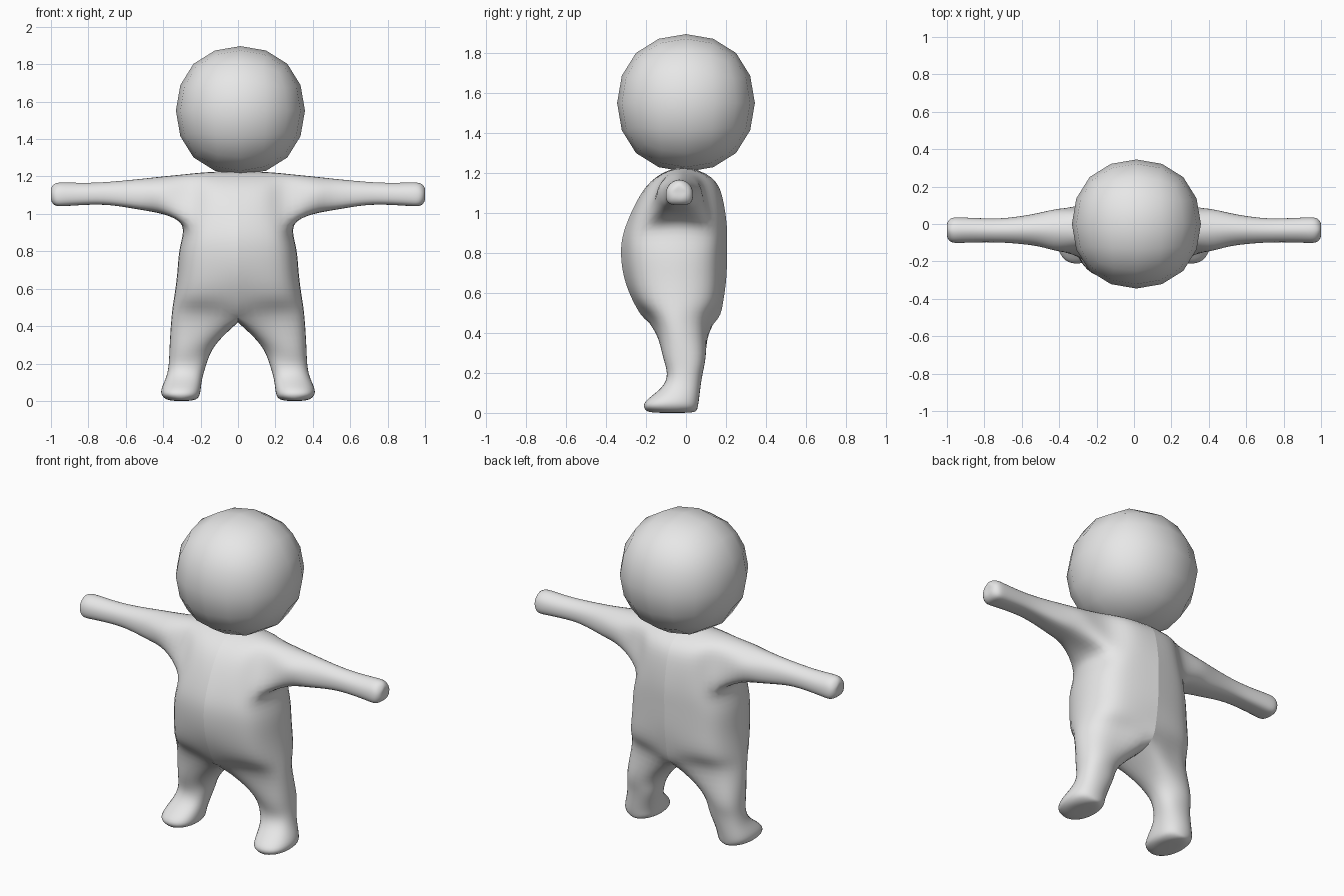
import bpy
import bmesh
from mathutils import Vector

default_cube = bpy.data.objects.get("Cube")
if default_cube:
    bpy.data.objects.remove(default_cube, do_unlink=True)

# One plain clay colour
clay = bpy.data.materials.new("light_grey_clay")
clay.use_nodes = True
GREY = (0.8, 0.8, 0.8, 1)
clay.diffuse_color = GREY
clay.node_tree.nodes["Principled BSDF"].inputs["Base Color"].default_value = GREY


def add_object(name, bm):
    bmesh.ops.recalc_face_normals(bm, faces=bm.faces)
    mesh = bpy.data.meshes.new(name)
    bm.to_mesh(mesh)
    bm.free()
    mesh.materials.append(clay)
    for poly in mesh.polygons:
        poly.use_smooth = True
    obj = bpy.data.objects.new(name, mesh)
    bpy.context.collection.objects.link(obj)
    subsurf = obj.modifiers.new("smooth", 'SUBSURF')
    subsurf.levels = subsurf.render_levels = 2
    return obj


def oval(a0, a1, b0, b1, low=0.74, high=0.74):
    """Eight points round a soft rectangle, starting at the low corner."""
    a, b = (a0 + a1) / 2, (b0 + b1) / 2
    ra, rb = (a1 - a0) / 2, (b1 - b0) / 2
    steps = [(-low, -low), (0, -1), (low, -low), (1, 0),
             (high, high), (0, 1), (-high, high), (-1, 0)]
    return [(a + s * ra, b + t * rb) for s, t in steps]


def torso_row(z, side, front, back):
    """Half a torso section, from the front centre round to the back centre."""
    mid = -0.04
    f, b = front - mid, back - mid
    return [(0, front, z), (side * .5, mid + f * .88, z), (side * .86, mid + f * .62, z),
            (side, mid, z),
            (side * .86, mid + b * .62, z), (side * .5, mid + b * .88, z), (0, back, z)]


def band(bm, a, b, closed=False):
    n = len(a)
    for i in range(n if closed else n - 1):
        j = (i + 1) % n
        quad = (a[i], a[j], b[j], b[i])
        if None not in quad:
            bm.faces.new(quad)


def limb(bm, ring, sections, tip):
    """Extend a ring of eight through the sections and close it at the tip."""
    for points in sections:
        new = [bm.verts.new(p) for p in points]
        band(bm, ring, new, True)
        ring = new
    end = bm.verts.new(tip)
    for i in (1, 3, 5, 7):
        bm.faces.new((end, ring[i], ring[(i + 1) % 8], ring[(i + 2) % 8]))


def fit_cage(bm, rounds=14):
    """Push the cage out so that the subdivided surface meets its points."""
    goal = {v: v.co.copy() for v in bm.verts}
    for _ in range(rounds):
        shift = {}
        for v in bm.verts:
            if v.is_boundary:
                ends = [e.other_vert(v).co for e in v.link_edges if e.is_boundary]
                limit = (v.co * 4 + ends[0] + ends[1]) / 6
            else:
                n = len(v.link_edges)
                near = sum((e.other_vert(v).co for e in v.link_edges), Vector())
                far = sum((l.link_loop_next.link_loop_next.vert.co
                           for l in v.link_loops), Vector())
                limit = (v.co * n * n + near * 4 + far) / (n * n + 5 * n)
            shift[v] = goal[v] - limit
        for v, d in shift.items():
            v.co += d


# Torso, left half
bm = bmesh.new()
levels = [torso_row(*r) for r in (
    (.45, .355, -.18, .135), (.55, .342, -.26, .185), (.68, .325, -.31, .202),
    (.82, .31, -.325, .206), (.94, .3, -.3, .204), (1.08, .3, -.235, .182),
    (1.18, .3, -.15, .125))]
levels[-2][3] = None
levels[-1][3] = (.28, -.03, 1.212)
rows = [[bm.verts.new(p) if p else None for p in row] for row in levels]
for lower, upper in zip(rows, rows[1:]):
    if upper is rows[-2] or upper is rows[-1]:
        # Leave the arm opening at the side
        band(bm, lower[:3], upper[:3])
        band(bm, lower[4:], upper[4:])
    else:
        band(bm, lower, upper)

# Shoulder top
pit, mid, top = rows[-3:]
ridge = [bm.verts.new((0, -.015, 1.228)), bm.verts.new((.15, -.02, 1.224)), top[3]]
band(bm, top[:3], ridge)
band(bm, ridge, top[:3:-1])

# Arm
arm = []
for x, y0, y1, z0, z1 in (
        (.4, -.145, .08, .998, 1.2), (.52, -.117, .056, 1.022, 1.187),
        (.68, -.1, .032, 1.046, 1.172), (.82, -.097, .03, 1.048, 1.166),
        (.92, -.1, .034, 1.042, 1.168), (.975, -.096, .03, 1.045, 1.163),
        (.998, -.07, .005, 1.07, 1.14)):
    arm.append([(x, y, z) for y, z in oval(y0, y1, z0, z1, .82, .68)])
limb(bm, [pit[2], pit[3], pit[4], mid[4], top[4], top[3], top[2], mid[2]],
     arm, (1, -.033, 1.105))

# Leg and foot
crotch = bm.verts.new((0, -.03, .42))
leg = []
for z, x0, x1, y0, y1 in (
        (.3, .12, .365, -.12, .1), (.2, .168, .37, -.096, .084),
        (.125, .19, .385, -.125, .072), (.06, .2, .41, -.2, .064),
        (.02, .212, .398, -.206, .056), (.003, .245, .36, -.17, .03)):
    leg.append([(x, y, z) for x, y in oval(x0, x1, y0, y1)])
limb(bm, rows[0] + [crotch], leg, (.3, -.07, 0))

fit_cage(bm)
body = add_object("body", bm)
mirror = body.modifiers.new("right_half", 'MIRROR')
mirror.use_mirror_merge = False

# Head: a rounded cube
bm = bmesh.new()
bmesh.ops.create_cube(bm, size=.822)
head = add_object("head", bm)
head.location = (.013, 0, 1.552)
